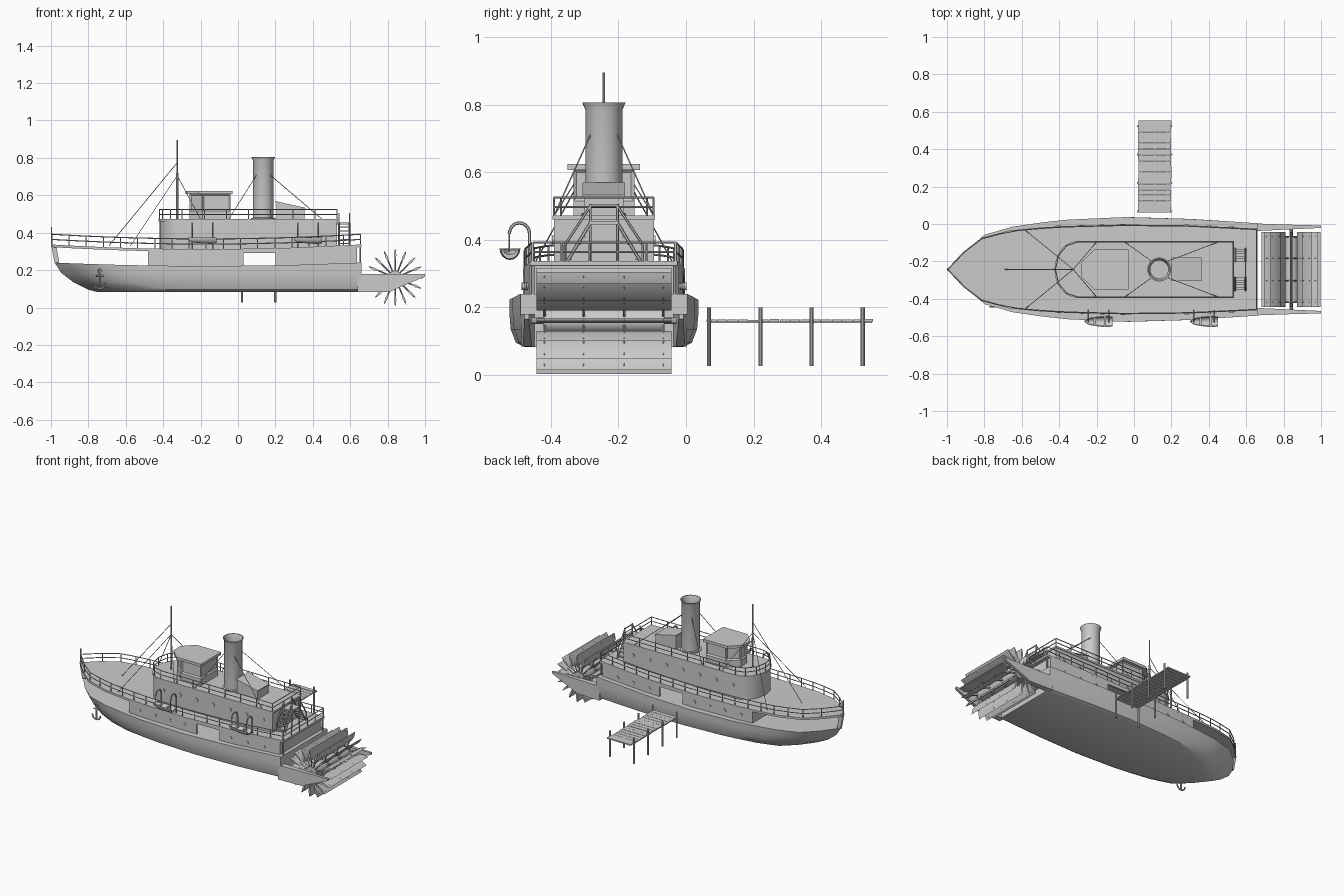
import bpy, bmesh, math, random
from mathutils import Vector, Matrix

random.seed(4)
old = bpy.data.objects.get("Cube")
if old:
    bpy.data.objects.remove(old, do_unlink=True)

GREY = (0.6, 0.6, 0.6, 1)
mat = bpy.data.materials.new("plain grey")
mat.use_nodes = True
mat.diffuse_color = GREY
mat.node_tree.nodes["Principled BSDF"].inputs["Base Color"].default_value = GREY
CY = -0.243          # ship centreline
STERN = 0.66
made = []


# ---------- helpers ----------
def finish(bm, name, cy=CY):
    bmesh.ops.remove_doubles(bm, verts=bm.verts, dist=1e-5)
    bmesh.ops.recalc_face_normals(bm, faces=bm.faces)
    me = bpy.data.meshes.new(name)
    bm.to_mesh(me)
    bm.free()
    ob = bpy.data.objects.new(name, me)
    ob.location.y = cy
    me.materials.append(mat)
    bpy.context.scene.collection.objects.link(ob)
    made.append(ob)
    return ob


def box(bm, x0, x1, y0, y1, z0, z1):
    m = Matrix.Translation(((x0 + x1) / 2, (y0 + y1) / 2, (z0 + z1) / 2))
    bmesh.ops.create_cube(bm, size=1, matrix=m @ Matrix.Diagonal((x1 - x0, y1 - y0, z1 - z0, 1)))


def tube(bm, a, b, r=0.003, n=6):
    a, b = Vector(a), Vector(b)
    d = b - a
    m = Matrix.Translation((a + b) / 2) @ d.to_track_quat('Z', 'Y').to_matrix().to_4x4()
    bmesh.ops.create_cone(bm, cap_ends=True, segments=n, radius1=r, radius2=r, depth=d.length, matrix=m)


def path(bm, pts, r=0.003):
    for a, b in zip(pts, pts[1:]):
        tube(bm, a, b, r)


def loft(bm, rings, caps=True):
    vs = [[bm.verts.new(p) for p in ring] for ring in rings]
    for a, b in zip(vs, vs[1:]):
        for i in range(len(a)):
            j = (i + 1) % len(a)
            bm.faces.new((a[i], a[j], b[j], b[i]))
    if caps:
        bm.faces.new(vs[0])
        bm.faces.new(vs[-1])


def prism(bm, outline, z0, z1):
    loft(bm, [[(x, y, z) for x, y in outline] for z in (z0, z1)])


def rail(bm, pts, h=0.055):
    for k in (0.5, 1):
        path(bm, [(x, y, z + h * k) for x, y, z in pts])
    for x, y, z in pts:
        tube(bm, (x, y, z), (x, y, z + h))


def interp(u, vals):
    for a, b, va, vb in zip(US, US[1:], vals, vals[1:]):
        if u <= b:
            return va + (vb - va) * max(0, u - a) / (b - a)
    return vals[-1]


# ---------- plan shapes and sheer ----------
US = (0, .05, .11, .2, .3, .38, .57, .78, 1)
HULL = (0, .1, .185, .228, .252, .266, .28, .27, .247)
DECK = (0, .09, .168, .208, .224, .232, .24, .236, .218)


def u_of(x):
    return (x + 1) / (STERN + 1)


def deck_w(x):
    return interp(u_of(x), DECK)


def deck_z(x):
    return .312 + .025 * (2 * u_of(x) - 1) ** 2


def spread(a, b, n):
    return [a + (b - a) * i / n for i in range(n + 1)]


# ---------- hull: level = height, bow x, width factor ----------
LEVELS = ((.083, -.75, .84), (.095, -.8, .93), (.135, -.88, .985), (.185, -.945, 1), (.222, -.98, 1))
bm = bmesh.new()
rings = []
for u, w in zip(US, HULL):
    side = []
    for z, bow, f in LEVELS:
        lift = .018 * (2 * u - 1) ** 2 if z > .2 else 0
        side.append((bow + u * (STERN - bow), w * f, z + lift))
    rings.append(side + [(x, -y, z) for x, y, z in reversed(side)])
loft(bm, rings)
finish(bm, "hull")

# wheel support beams running aft of the hull
bm = bmesh.new()
for s in (1, -1):
    loft(bm, [[(x, s * a, t), (x, s * b, t), (x, s * b, z), (x, s * a, z)] for x, a, b, t, z in
              ((.64, .205, .246, .18, .084), (.81, .213, .24, .18, .084), (1, .222, .235, .18, .166))])
finish(bm, "wheel_support_beams")

# bow stem
bm = bmesh.new()
stem = ((-.98, .235), (-1, .34), (-.972, .335), (-.955, .235))
loft(bm, [[(x, y, z) for x, z in stem] for y in (-.008, .008)])
tube(bm, (-.997, 0, .33), (-.997, 0, .43), .004)
finish(bm, "bow_stem")

# ---------- upper deck ----------
bm = bmesh.new()
rings = []
for u in US:
    x = -1 + u * (STERN + 1)
    w, z = deck_w(x), deck_z(x)
    rings.append([(x, w, z), (x, -w, z), (x, -w, z - .014), (x, w, z - .014)])
loft(bm, rings)
finish(bm, "upper_deck")

# lower cabin walls with a doorway on each side
bm = bmesh.new()
for s in (1, -1):
    for a, b, low in ((-.48, .03, .222), (.03, .2, .292), (.2, .635, .222)):
        rings = []
        for x in spread(a, b, 6):
            w, z = deck_w(x), deck_z(x) - .01
            rings.append([(x, s * w, low), (x, s * (w - .012), low), (x, s * (w - .012), z), (x, s * w, z)])
        loft(bm, rings)
    tube(bm, (.653, s * .21, .22), (.653, s * .21, .33), .005)
for x in (-.48, .623):
    w = deck_w(x) - .004
    box(bm, x, x + .012, -w, w, .215, deck_z(x) - .008)
finish(bm, "lower_cabin_walls")

# deck railing
bm = bmesh.new()
for s in (1, -1):
    rail(bm, [(x, s * (deck_w(x) - .005), deck_z(x)) for x in spread(-.995, .655, 18)])
rail(bm, [(.655, y, deck_z(.655)) for y in spread(-.21, .21, 5)])
finish(bm, "deck_railing")


# ---------- main house ----------
def house_outline(w, nose, back):
    arc = [(-.3 - nose * math.cos(a), w * math.sin(a)) for a in spread(-math.pi / 2, math.pi / 2, 12)]
    return arc + [(back, w), (back, -w)]


bm = bmesh.new()
prism(bm, house_outline(.148, .12, .53), .3, .462)
prism(bm, house_outline(.152, .125, .535), .46, .472)
finish(bm, "main_house")

bm = bmesh.new()
arc = house_outline(.147, .12, .53)[:13:2]
ring = arc + [(x, .147) for x in spread(-.18, .53, 6)] + [(x, -.147) for x in spread(.53, -.18, 6)] + [arc[0]]
rail(bm, [(x, y, .47) for x, y in ring])
finish(bm, "house_railing")

# portholes on both levels
bm = bmesh.new()
for s in (1, -1):
    for x in spread(-.28, .46, 6):
        tube(bm, (x, s * .14, .4), (x, s * .153, .4), .012, 12)
    for x in (-.4, -.28, -.17, -.06, .28, .4, .52):
        w = deck_w(x)
        tube(bm, (x, s * (w - .01), .262), (x, s * (w + .004), .262), .011, 12)
finish(bm, "portholes")


# ---------- wheelhouse ----------
def cabin_outline(w, front, back):
    return [(front, -w * .35), (front + .07, -w), (back, -w), (back, w), (front + .07, w), (front, w * .35)]


bm = bmesh.new()
body = cabin_outline(.09, -.26, -.04)
loft(bm, [[(x, y, z) for x, y in body] for z in (.465, .515, .608)])
panes = [f for f in bm.faces if abs(f.normal.z) < .5 and f.calc_center_median().z > .53]
bmesh.ops.recalc_face_normals(bm, faces=bm.faces)
bmesh.ops.inset_individual(bm, faces=panes, thickness=.013, depth=-.007)
finish(bm, "wheelhouse")
bm = bmesh.new()
prism(bm, cabin_outline(.107, -.282, -.03), .606, .624)
finish(bm, "wheelhouse_roof")

# ---------- funnel and skylight ----------
bm = bmesh.new()
profile = ((.066, .465), (.066, .478), (.055, .48), (.055, .785), (.064, .806), (.058, .806), (.048, .78), (.048, .6))
loft(bm, [[(.135 + r * math.cos(a), r * math.sin(a), z) for a in spread(0, math.tau, 28)[:-1]] for r, z in profile])
finish(bm, "funnel")
bm = bmesh.new()
side = ((.205, .468), (.355, .468), (.355, .528), (.205, .562))
loft(bm, [[(x, y, z) for x, z in side] for y in (-.058, .058)])
roof = ((.2, .563), (.36, .527), (.36, .533), (.2, .569))
loft(bm, [[(x, y, z) for x, z in roof] for y in (-.063, .063)])
finish(bm, "skylight")

# ---------- mast and stays ----------
bm = bmesh.new()
tube(bm, (-.325, 0, .46), (-.325, 0, .72), .006, 10)
tube(bm, (-.325, 0, .72), (-.325, 0, .895), .004, 8)
finish(bm, "mast")
bm = bmesh.new()
tube(bm, (-.325, 0, .775), (-.69, 0, .33), .002)
for s in (1, -1):
    tube(bm, (-.325, 0, .705), (-.575, s * .205, .33), .002)
    tube(bm, (-.325, 0, .705), (-.2, s * .147, .472), .002)
    tube(bm, (.1, s * .04, .71), (-.05, s * .147, .472), .002)
    tube(bm, (.17, s * .04, .71), (.45, s * .147, .472), .002)
finish(bm, "stays")

# ---------- aft stairs: landing with a flight down each side ----------
bm = bmesh.new()
box(bm, .53, .6, -.042, .042, .445, .455)
for x in (.54, .596):
    for s in (1, -1):
        tube(bm, (x, s * .04, .32), (x, s * .04, .505), .004)
        tube(bm, (x, s * .04, .45), (x, s * .115, .325), .005)
        path(bm, [(x, s * .04, .5), (x, s * .115, .385), (x, s * .115, .325)], .004)
for s in (1, -1):
    for i in range(5):
        y, z = s * (.05 + .013 * i), .428 - .022 * i
        box(bm, .538, .598, y - .008, y + .008, z, z + .005)
tube(bm, (.596, -.04, .5), (.596, .04, .5), .004)
finish(bm, "aft_stairs")

# ---------- paddle wheel ----------
HUB = Vector((.84, 0, .16))
bm = bmesh.new()
tube(bm, HUB + Vector((0, -.18, 0)), HUB + Vector((0, .18, 0)), .037, 20)
tube(bm, HUB + Vector((0, -.23, 0)), HUB + Vector((0, .23, 0)), .01, 10)
finish(bm, "wheel_drum")
bm = bmesh.new()
leaf = ((.08, 0), (.12, .007), (.157, 0), (.12, -.007))
for a in spread(0, math.tau, 16)[:-1]:
    out = Vector((math.cos(a), 0, math.sin(a)))
    across = Vector((-out.z, 0, out.x))
    loft(bm, [[HUB + out * r + across * t + Vector((0, y, 0)) for r, t in leaf] for y in (-.2, .2)])
    for y in (-.176, -.06, .06, .176):
        base = HUB + Vector((0, y, 0))
        tube(bm, base + out * .03, base + out * .145, .004, 4)
finish(bm, "wheel_paddles")

# ---------- lifeboats and davits on the right flank ----------
for n, cx in enumerate((-.19, .375)):
    bm = bmesh.new()
    rings = []
    for u in (.0, .12, .3, .55, .8, 1):
        f = .08 + .92 * math.sqrt(1 - (1 - u) ** 2) if u < .8 else 1 - (u - .8) * .8
        arc = spread(0, math.pi, 8)
        outer = [(cx - .075 + .15 * u, -.278 + .031 * f * math.cos(a),
                  .374 - .034 * (.4 + .6 * f) * math.sin(a)) for a in arc]
        inner = [(x, -.278 + (y + .278) * .82, .374 - (.374 - z) * .6) for x, y, z in reversed(outer)]
        rings.append(outer + inner)
    loft(bm, rings)
    for x in (cx - .02, cx + .035):
        box(bm, x - .006, x + .006, -.303, -.253, .366, .371)
    finish(bm, f"lifeboat_{n + 1}")
    bm = bmesh.new()
    for x in (cx - .055, cx + .055):
        hook = [(x, -.25 + .03 * math.cos(a), .418 + .032 * math.sin(a)) for a in spread(0, math.pi, 8)]
        path(bm, [(x, -.22, .31)] + hook, .005)
        path(bm, [hook[-1], (x, -.28, .365)], .002)
    finish(bm, f"davits_{n + 1}")

# ---------- anchor ----------
bm = bmesh.new()
AX, AY = -.74, -.2
tube(bm, (AX, AY, .1), (AX, AY, .185), .005)
tube(bm, (AX - .02, AY, .17), (AX + .02, AY, .17), .004)
path(bm, [(AX + .03 * math.cos(a), AY, .13 + .03 * math.sin(a)) for a in spread(math.pi, math.tau, 8)], .005)
path(bm, [(AX + .01 * math.cos(a), AY, .194 + .01 * math.sin(a)) for a in spread(0, math.tau, 8)], .003)
tube(bm, (AX, AY, .2), (AX, -.19, .23), .003)
finish(bm, "anchor")

# ---------- jetty ----------
bm = bmesh.new()
edges = spread(.06, .555, 16)
for a, b in zip(edges, edges[1:]):
    j = random.uniform(-.002, .002)
    box(bm, .022 + j, .198 + j, a + .001, b - .001, .157, .164 + j / 2)
for x in (.04, .11, .18):
    box(bm, x - .004, x + .004, .065, .55, .153, .158)
finish(bm, "jetty_planks", 0)
bm = bmesh.new()
for y in (.068, .22, .371, .523):
    for x in (.021, .199):
        tube(bm, (x, y, .027), (x, y, .2), .006, 10)
finish(bm, "jetty_posts", 0)

# ---------- shading ----------
bpy.ops.object.select_all(action='DESELECT')
for ob in made:
    ob.select_set(True)
bpy.context.view_layer.objects.active = made[0]
bpy.ops.object.shade_smooth_by_angle(angle=math.radians(32))
